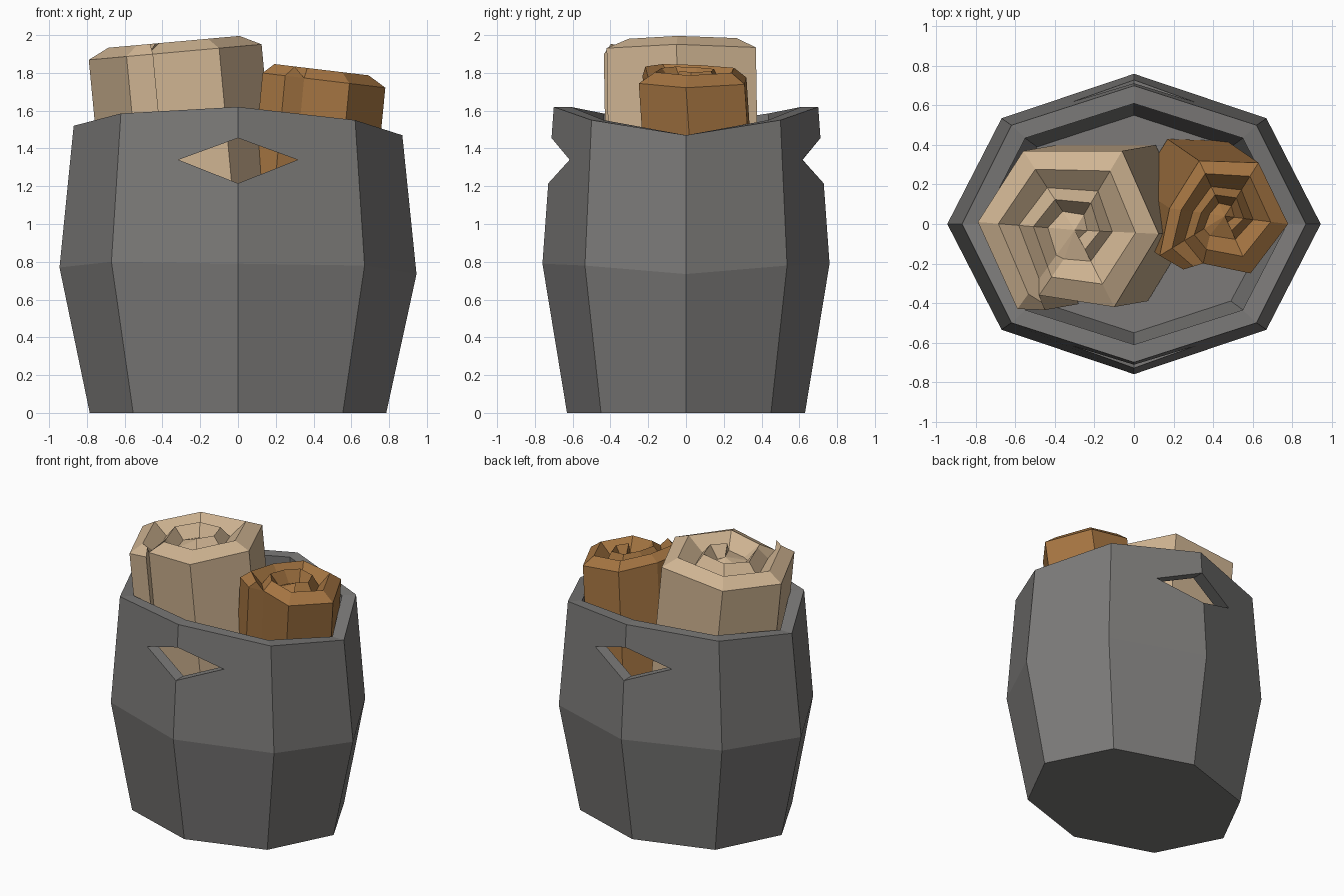
import bpy, bmesh
from mathutils import Vector

if "Cube" in bpy.data.objects:
    bpy.data.objects.remove(bpy.data.objects["Cube"])


def make_object(name, bm, color=None):
    bmesh.ops.recalc_face_normals(bm, faces=bm.faces[:])
    mesh = bpy.data.meshes.new(name)
    bm.to_mesh(mesh)
    bm.free()
    obj = bpy.data.objects.new(name, mesh)
    bpy.context.collection.objects.link(obj)
    if color:
        mat = bpy.data.materials.new(name + "_color")
        mat.diffuse_color = (*color, 1)
        mat.use_nodes = True
        mat.node_tree.nodes["Principled BSDF"].inputs["Base Color"].default_value = mat.diffuse_color
        mesh.materials.append(mat)
    return obj


def bridge(bm, a, b):
    n = len(a)
    for i in range(n):
        bm.faces.new((a[i], a[(i + 1) % n], b[(i + 1) % n], b[i]))


# Eight-sided ring: end radius, corner x and y, side radius;
# heights run left end, left corners, middle, right corners, right end
def octagon(bm, ex, cx, cy, ey, heights):
    zl, zcl, zm, zcr, zr = heights
    pts = [(ex, 0, zr), (cx, cy, zcr), (0, ey, zm), (-cx, cy, zcl),
           (-ex, 0, zl), (-cx, -cy, zcl), (0, -ey, zm), (cx, -cy, zcr)]
    return [bm.verts.new(p) for p in pts]


# Tub with thick walls and an uneven rim
belly = (0.77, 0.80, 0.79, 0.78, 0.735)
rim = (1.52, 1.585, 1.62, 1.55, 1.47)
bm = bmesh.new()
rings = [octagon(bm, *r) for r in (
    (0.785, 0.555, 0.45, 0.63, (0,) * 5),
    (0.945, 0.67, 0.535, 0.76, belly),
    (0.87, 0.62, 0.50, 0.70, rim),
    (0.775, 0.55, 0.435, 0.61, rim),
    (0.85, 0.60, 0.47, 0.67, belly),
    (0.70, 0.49, 0.39, 0.55, (0.08,) * 5))]
for a, b in zip(rings, rings[1:]):
    bridge(bm, a, b)
bm.faces.new(rings[0])
bm.faces.new(rings[-1])
tub = make_object("tub", bm, (0.2, 0.195, 0.19))

# Diamond handle holes through front and back
bm = bmesh.new()
diamond = [(-0.315, 1.34), (0, 1.215), (0.315, 1.34), (0, 1.455)]
ends = [[bm.verts.new((x, y, z)) for x, z in diamond] for y in (-1, 1)]
bridge(bm, *ends)
for e in ends:
    bm.faces.new(e)
cutter = make_object("hole_cutter", bm)
cutter.hide_render = True
mod = tub.modifiers.new("holes", "BOOLEAN")
mod.operation = "DIFFERENCE"
mod.solver = "EXACT"
mod.object = cutter
bpy.context.view_layer.objects.active = tub
bpy.ops.object.modifier_apply(modifier=mod.name)
bpy.data.objects.remove(cutter)


# Leaning roll: the outline starts at the loose flap and winds clockwise into a spiral
def roll(name, outline, tuck, center, z0, slope, shift, color):
    bm = bmesh.new()
    n = len(outline)
    last = 2 * n - 1
    c = Vector(center)

    def place(p, dz):
        return bm.verts.new((p.x, p.y, z0 + slope * p.x + dz))

    path = [Vector(p) for p in outline] + [Vector(tuck)]
    for k in range(n + 1, last + n + 1):
        s = 0.62 - 0.3 * (k - n - 1) / n
        path.append(c + (Vector(outline[k % n]) - c) * s)
    low = [place(p, 0 if k <= n else -0.03) for k, p in enumerate(path)]
    crown = [place((path[k] + path[k + n]) / 2, 0.055) for k in range(last + 1)]

    # Spiral ridge and groove
    for k in range(last):
        bm.faces.new((low[k], low[k + 1], crown[k + 1], crown[k]))
        bm.faces.new((crown[k], crown[k + 1], low[k + 1 + n], low[k + n]))
    bm.faces.new((low[0], crown[0], low[n]))

    # Core of the spiral
    core = place(c, 0.01)
    loop = low[last:last + n + 1] + [crown[last]]
    for i in range(len(loop)):
        bm.faces.new((loop[i], loop[(i + 1) % len(loop)], core))

    # Side walls and base
    base = [bm.verts.new((p.x + shift[0], p.y + shift[1], 0.1)) for p in path[:n + 1]]
    bridge(bm, low[:n + 1], base)
    bm.faces.new(base)
    return make_object(name, bm, color)


roll("large_roll",
     [(-0.45, -0.435), (-0.59, -0.43), (-0.79, 0.01), (-0.56, 0.37),
      (-0.06, 0.37), (0.125, -0.05), (-0.10, -0.42)],
     (-0.48, -0.36), (-0.30, -0.03), 1.94, 0.09, (0.17, 0.03), (0.63, 0.46, 0.29))
roll("small_roll",
     [(0.25, -0.23), (0.13, -0.16), (0.18, 0.08), (0.33, 0.32),
      (0.63, 0.31), (0.78, 0.0), (0.59, -0.25)],
     (0.35, -0.20), (0.46, 0.04), 1.815, -0.12, (-0.16, 0.11), (0.38, 0.18, 0.055))
